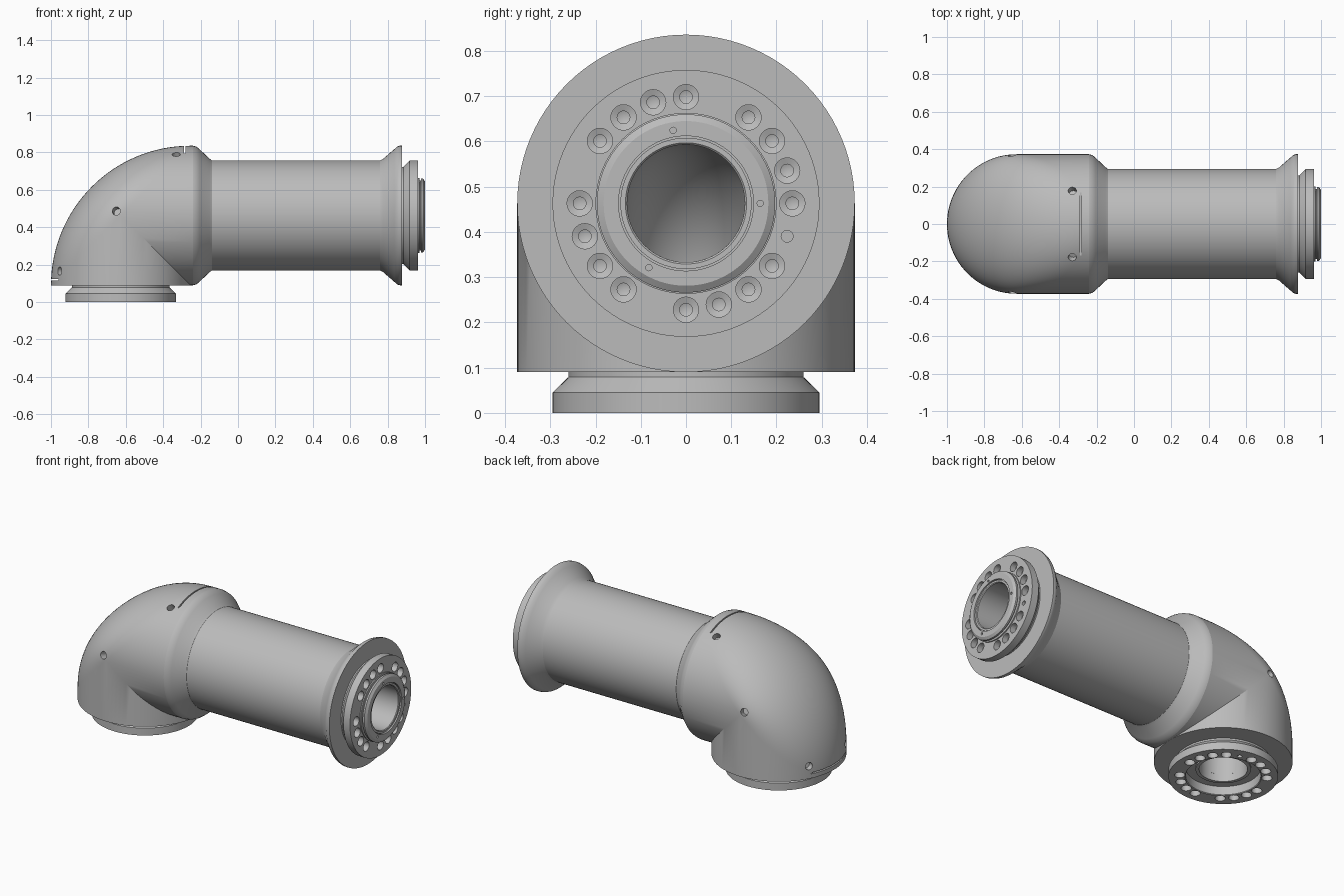
import bpy, bmesh, math
from mathutils import Vector, Matrix

if "Cube" in bpy.data.objects:
    bpy.data.objects.remove(bpy.data.objects["Cube"])

R, AX, AZ = 0.373, -0.627, 0.463      # elbow radius, vertical axis x, horizontal axis z
Z0, X1 = 0.09, -0.24                  # elbow end planes
SEG = 96

grey = bpy.data.materials.new("light_grey")
grey.diffuse_color = (0.5, 0.5, 0.5, 1)
grey.use_nodes = True
grey.node_tree.nodes["Principled BSDF"].inputs["Base Color"].default_value = grey.diffuse_color


def finish(bm, name):
    bmesh.ops.remove_doubles(bm, verts=bm.verts, dist=1e-5)
    bmesh.ops.recalc_face_normals(bm, faces=bm.faces)
    me = bpy.data.meshes.new(name)
    bm.to_mesh(me)
    bm.free()
    me.materials.append(grey)
    ob = bpy.data.objects.new(name, me)
    bpy.context.collection.objects.link(ob)
    return ob


def lathe(bm, profile, origin, axis, seg=SEG, closed=True):
    """Revolve (radius, height) points around an axis."""
    m = Matrix.Translation(origin) @ Vector(axis).to_track_quat('Z', 'Y').to_matrix().to_4x4()
    rings = []
    for i in range(seg):
        a = 2 * math.pi * i / seg
        rings.append([bm.verts.new(m @ Vector((r * math.cos(a), r * math.sin(a), h)))
                      for r, h in profile])
    n = len(profile)
    for i in range(seg):
        p, q = rings[i], rings[(i + 1) % seg]
        for j in range(n if closed else n - 1):
            k = (j + 1) % n
            if profile[j][0] == 0 and profile[k][0] == 0:
                continue
            bm.faces.new((p[j], q[j], q[k], p[k]))


def pin(bm, origin, axis, radius, depth, seg=20):
    """Plain round cutter, sunk along the axis from the origin."""
    lathe(bm, [(0, -0.04), (radius, -0.04), (radius, depth), (0, depth)],
          origin, axis, seg, False)


def box(bm, centre, size):
    m = Matrix.Translation(centre) @ Matrix.Diagonal((*size, 1))
    bmesh.ops.create_cube(bm, size=1, matrix=m)


def cut(ob, cutters):
    for bm in cutters:
        c = finish(bm, "cutter")
        c.hide_render = True
        mod = ob.modifiers.new("cut", 'BOOLEAN')
        mod.operation, mod.solver, mod.object = 'DIFFERENCE', 'EXACT', c
        bpy.context.view_layer.objects.active = ob
        bpy.ops.object.modifier_apply(modifier=mod.name)
        bpy.data.objects.remove(c)


def smooth(ob):
    bpy.ops.object.select_all(action='DESELECT')
    ob.select_set(True)
    bpy.context.view_layer.objects.active = ob
    bpy.ops.object.shade_smooth_by_angle(angle=math.radians(25))


def bolt_holes(bm, place, axis):
    """Counterbored holes on an 18 degree pitch with three gaps and one small hole."""
    for k in range(20):
        if k in (4, 9, 14):
            continue
        a = math.radians(18 * k)
        o = place(0.235 * math.cos(a), 0.235 * math.sin(a))
        if k == 19:
            pin(bm, o, axis, 0.013, 0.05)
        else:
            lathe(bm, [(0, -0.02), (0.028, -0.02), (0.028, 0.035), (0.014, 0.04),
                       (0.014, 0.065), (0, 0.07)], o, axis, 24, False)


# Elbow: mitred on the inside of the bend, rounded on the outside
bm = bmesh.new()
ARC, HALF = 32, 48
rows = []
for i in range(HALF + 1):
    t = math.pi * i / HALF
    y, w = R * math.cos(t), R * math.sin(t) if 0 < i < HALF else 0.0
    pts = [(AX - w, Z0)]
    for k in range(ARC + 1):
        f = math.pi / 2 * k / ARC
        pts.append((AX + w * (1 - 2 * math.cos(f)), AZ + w * (2 * math.sin(f) - 1)))
    pts += [(X1, AZ + w), (X1, AZ - w), (AX + w, AZ - w), (AX + w, Z0)]
    rows.append([bm.verts.new((x, y, z)) for x, z in pts])
for p, q in zip(rows, rows[1:]):
    n = len(p)
    for j in range(n):
        k = (j + 1) % n
        bm.faces.new((p[j], q[j], q[k], p[k]))
bmesh.ops.remove_doubles(bm, verts=bm.verts, dist=1e-5)
bmesh.ops.dissolve_degenerate(bm, dist=1e-5, edges=bm.edges)
elbow = finish(bm, "elbow")

# Bent bore through the elbow
bore = bmesh.new()
B, N, BR = 0.25, 16, 0.13
path = [((-0.2, AZ), 0.0)]
for k in range(N + 1):
    f = math.pi / 2 * k / N
    path.append(((AX + B - B * math.sin(f), AZ - B + B * math.cos(f)), f))
path.append(((AX, 0.05), math.pi / 2))
rings = []
for (x, z), f in path:
    rings.append([])
    for i in range(48):
        a = 2 * math.pi * i / 48
        u = BR * math.cos(a)
        rings[-1].append(bore.verts.new((x - u * math.sin(f), BR * math.sin(a),
                                         z + u * math.cos(f))))
for p, q in zip(rings, rings[1:]):
    for i in range(48):
        k = (i + 1) % 48
        bore.faces.new((p[i], p[k], q[k], q[i]))
bore.faces.new(rings[0])
bore.faces.new(rings[-1])

# Cover holes and thin slots on the outside of the elbow
details = bmesh.new()
for s in (-1, 1):
    pin(details, (-0.33, s * 0.178, 0.79), (0.1, -s * 0.48, -0.87), 0.022, 0.04)
    pin(details, (-0.65, s * 0.365, 0.486), (0.25, -s, -0.25), 0.022, 0.04)
    pin(details, (-0.954, s * 0.178, 0.166), (0.87, -s * 0.48, -0.1), 0.022, 0.04)
box(details, (-0.284, 0, 0.83), (0.008, 0.36, 0.07))
box(details, (-0.994, 0, 0.12), (0.07, 0.36, 0.008))
cut(elbow, [bore, details])
smooth(elbow)

# Straight tube with collar, flared flange, coupling ring and spigot
bm = bmesh.new()
lathe(bm, [(0.13, X1), (R, X1), (0.368, -0.222), (0.353, -0.204), (0.304, -0.153),
           (0.295, -0.14), (0.295, 0.76), (0.302, 0.775), (0.355, 0.836), (0.369, 0.852),
           (R, 0.865), (R, 0.877), (0.26, 0.877), (0.26, 0.885), (0.295, 0.918),
           (0.295, 0.962), (0.2, 0.962), (0.2, 0.969), (0.188, 0.971), (0.188, 0.977),
           (0.197, 0.979), (0.197, 0.99), (0.182, 1.0), (0.149, 1.0), (0.149, 0.988),
           (0.145, 0.988), (0.145, 0.994), (0.134, 0.994), (0.13, 0.99)],
      (0, 0, AZ), (1, 0, 0))
tube = finish(bm, "straight_tube")
holes = bmesh.new()
bolt_holes(holes, lambda u, v: (0.962, u, AZ + v), (-1, 0, 0))
for deg in (0, 100, 240):
    a = math.radians(deg)
    pin(holes, (1.0, 0.164 * math.cos(a), AZ + 0.164 * math.sin(a)), (-1, 0, 0), 0.007, 0.02, 12)
cut(tube, [holes])
smooth(tube)

# Lower coupling ring with recessed socket
bm = bmesh.new()
lathe(bm, [(0.13, Z0), (0.26, Z0), (0.26, 0.079), (0.295, 0.045), (0.295, 0.0),
           (0.206, 0.0), (0.202, 0.004), (0.202, 0.055), (0.149, 0.055), (0.149, 0.045),
           (0.13, 0.045)], (AX, 0, 0), (0, 0, 1))
ring = finish(bm, "lower_coupling_ring")
holes = bmesh.new()
bolt_holes(holes, lambda u, v: (AX - v, u, 0), (0, 0, 1))
cut(ring, [holes])
smooth(ring)
